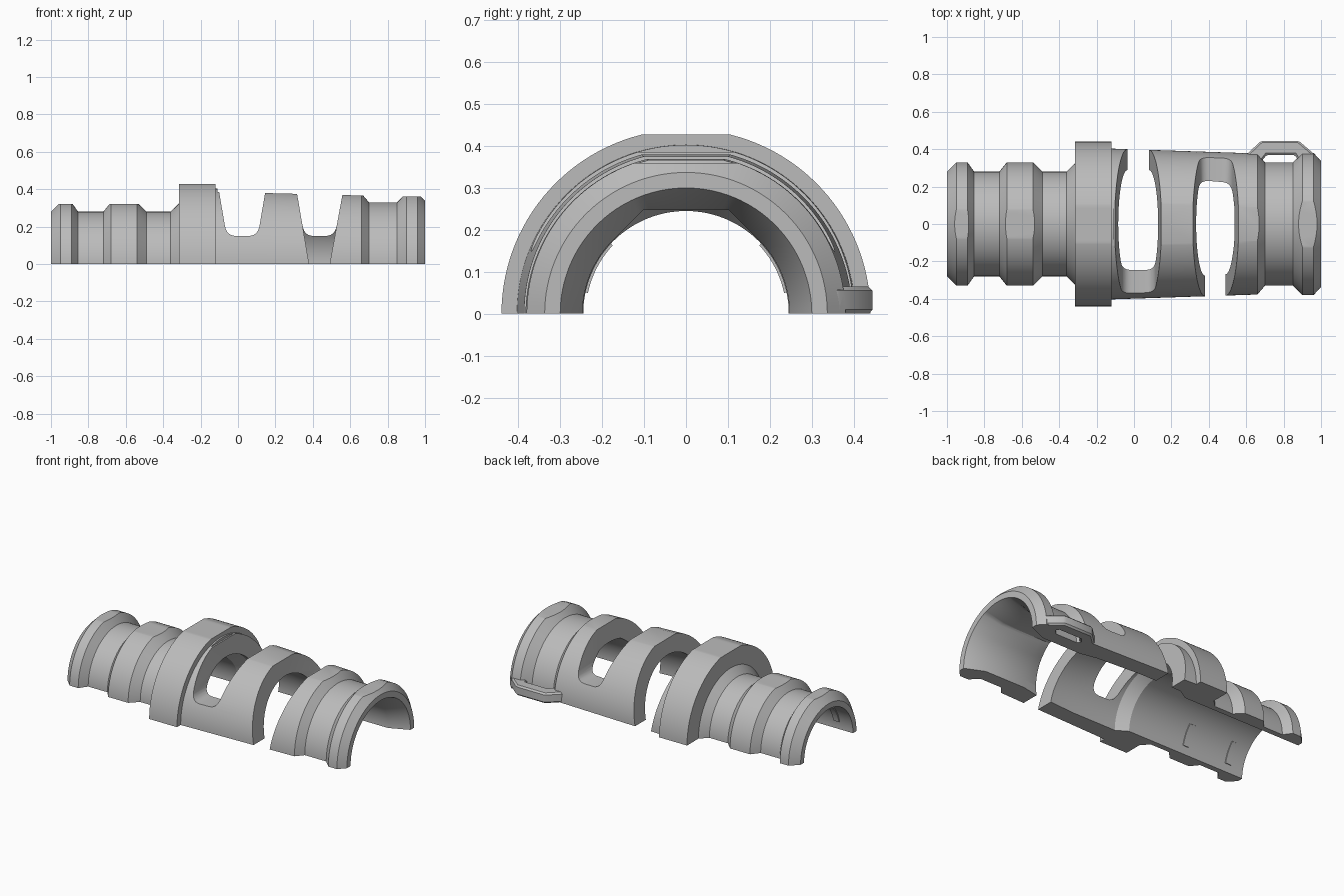
import bpy, bmesh, math
from mathutils import Vector

cube = bpy.data.objects.get("Cube")
if cube:
    bpy.data.objects.remove(cube)

grey = bpy.data.materials.new("plain grey")
grey.use_nodes = True
grey.diffuse_color = (0.5, 0.5, 0.5, 1)
grey.node_tree.nodes["Principled BSDF"].inputs["Base Color"].default_value = (0.5, 0.5, 0.5, 1)


def make_object(name, bm):
    bmesh.ops.recalc_face_normals(bm, faces=bm.faces[:])
    mesh = bpy.data.meshes.new(name)
    bm.to_mesh(mesh)
    bm.free()
    mesh.materials.append(grey)
    ob = bpy.data.objects.new(name, mesh)
    bpy.context.collection.objects.link(ob)
    return ob


def prism(name, points, offset):
    """Extrude a flat outline along the offset vector."""
    bm = bmesh.new()
    face = bm.faces.new([bm.verts.new(p) for p in points])
    new = bmesh.ops.extrude_face_region(bm, geom=[face])["geom"]
    bmesh.ops.translate(bm, vec=offset, verts=[v for v in new if isinstance(v, bmesh.types.BMVert)])
    return make_object(name, bm)


def sweep(name, section, start, end, steps):
    """Turn a closed section about the x axis; section(angle) gives (x, radius) pairs."""
    bm = bmesh.new()
    rings = []
    for i in range(steps + 1):
        a = start + (end - start) * i / steps
        rings.append([bm.verts.new((x, r * math.cos(a), r * math.sin(a))) for x, r in section(a)])
    for one, two in zip(rings, rings[1:]):
        for j in range(len(one)):
            k = (j + 1) % len(one)
            bm.faces.new((one[j], one[k], two[k], two[j]))
    bm.faces.new(rings[0])
    bm.faces.new(rings[-1][::-1])
    return make_object(name, bm)


def activate(ob):
    bpy.ops.object.select_all(action="DESELECT")
    ob.select_set(True)
    bpy.context.view_layer.objects.active = ob


def cut(ob, cutter):
    mod = ob.modifiers.new("cut", "BOOLEAN")
    mod.operation = "DIFFERENCE"
    mod.solver = "EXACT"
    mod.object = cutter
    activate(ob)
    bpy.ops.object.modifier_apply(modifier=mod.name)
    bpy.data.objects.remove(cutter)


# Half shell: stepped outside, bored inside
outer = [(-1, 0.28), (-0.95, 0.33), (-0.89, 0.33), (-0.855, 0.28), (-0.72, 0.28),
         (-0.68, 0.33), (-0.54, 0.33), (-0.49, 0.28), (-0.36, 0.28), (-0.315, 0.325),
         (-0.315, 0.44), (-0.12, 0.44), (-0.12, 0.403), (0.66, 0.377), (0.70, 0.33),
         (0.85, 0.33), (0.90, 0.38), (0.96, 0.38), (1, 0.337)]
inner = [(1, 0.30), (0.88, 0.247), (0.6, 0.247), (0.5, 0.268), (0.2, 0.288),
         (-0.1, 0.288), (-0.17, 0.245), (-1, 0.245)]


def shell_section(a):
    # The bore near the open end has three flat facets over its upper half
    facet = 1.0
    if math.pi / 4 <= a <= 3 * math.pi / 4:
        facet = 1 / max(math.cos(a - k * math.pi / 4) for k in (1, 2, 3))
    bore = [(x, r * facet if 0.55 < x < 0.9 else r) for x, r in inner]
    return outer + bore


shell = sweep("half_shell", shell_section, 0, math.pi, 64)

# Flats along the crown
crown = [(-1.1, 0.321), (-0.325, 0.321), (-0.325, 0.428), (-0.11, 0.428), (-0.11, 0.386),
         (0.75, 0.364), (0.75, 0.36), (1.1, 0.36), (1.1, 0.6), (-1.1, 0.6)]
cut(shell, prism("crown_cutter", [(x, -0.6, z) for x, z in crown], (0, 1.2, 0)))


def window(top, bottom, closed_side):
    """Tapered slot: rounded sill on one side, open to the base on the other."""
    def edge(side, z):
        return bottom[side] + (top[side] - bottom[side]) * z / 0.38

    def corner(side, inward):
        a = Vector((edge(side, 0.205), 0.205))
        b = Vector((edge(side, 0.15), 0.15))
        c = b + Vector((inward * 0.05, 0))
        return [a * (1 - t) ** 2 + b * 2 * t * (1 - t) + c * t * t for t in [i / 6 for i in range(7)]]

    head = [Vector((edge(1, 0.6), 0.6)), Vector((edge(0, 0.6), 0.6))]
    sill = head + corner(0, 1) + corner(1, -1)[::-1]
    through = head + [Vector((edge(0, -0.1), -0.1)), Vector((edge(1, -0.1), -0.1))]
    for outline, side in ((sill, closed_side), (through, -closed_side)):
        # Each cutter starts just past the middle so the two overlap
        points = [(p.x, -side * 0.02, p.y) for p in outline]
        cut(shell, prism("window_cutter", points, (0, side * 0.7, 0)))


window((-0.10, 0.145), (-0.035, 0.08), -1)
window((0.315, 0.56), (0.38, 0.49), 1)

# Slotted loop on the back edge
loop = [(0.58, 0.32), (0.60, 0.37), (0.68, 0.445), (0.88, 0.445), (0.98, 0.36), (0.98, 0.32),
        (0.89, 0.32), (0.86, 0.37), (0.71, 0.37), (0.67, 0.32)]
tab = prism("back_loop", [(x, y, 0) for x, y in loop], (0, 0, 0.065))
bevel = tab.modifiers.new("bevel", "BEVEL")
bevel.width = 0.01
bevel.segments = 1
activate(tab)
bpy.ops.object.modifier_apply(modifier=bevel.name)

# Low ribs inside the narrow half
parts = [shell, tab]
for x in (-0.89, -0.58):
    for name, a, b in (("back", 12, 43), ("front", 137, 168)):
        section = [(x - 0.02, 0.25), (x + 0.02, 0.25), (x + 0.02, 0.239), (x - 0.02, 0.239)]
        parts.append(sweep(name + "_inner_rib", lambda _, s=section: s,
                           math.radians(a), math.radians(b), 12))

for ob in parts:
    activate(ob)
    bpy.ops.object.shade_smooth_by_angle(angle=math.radians(25))
